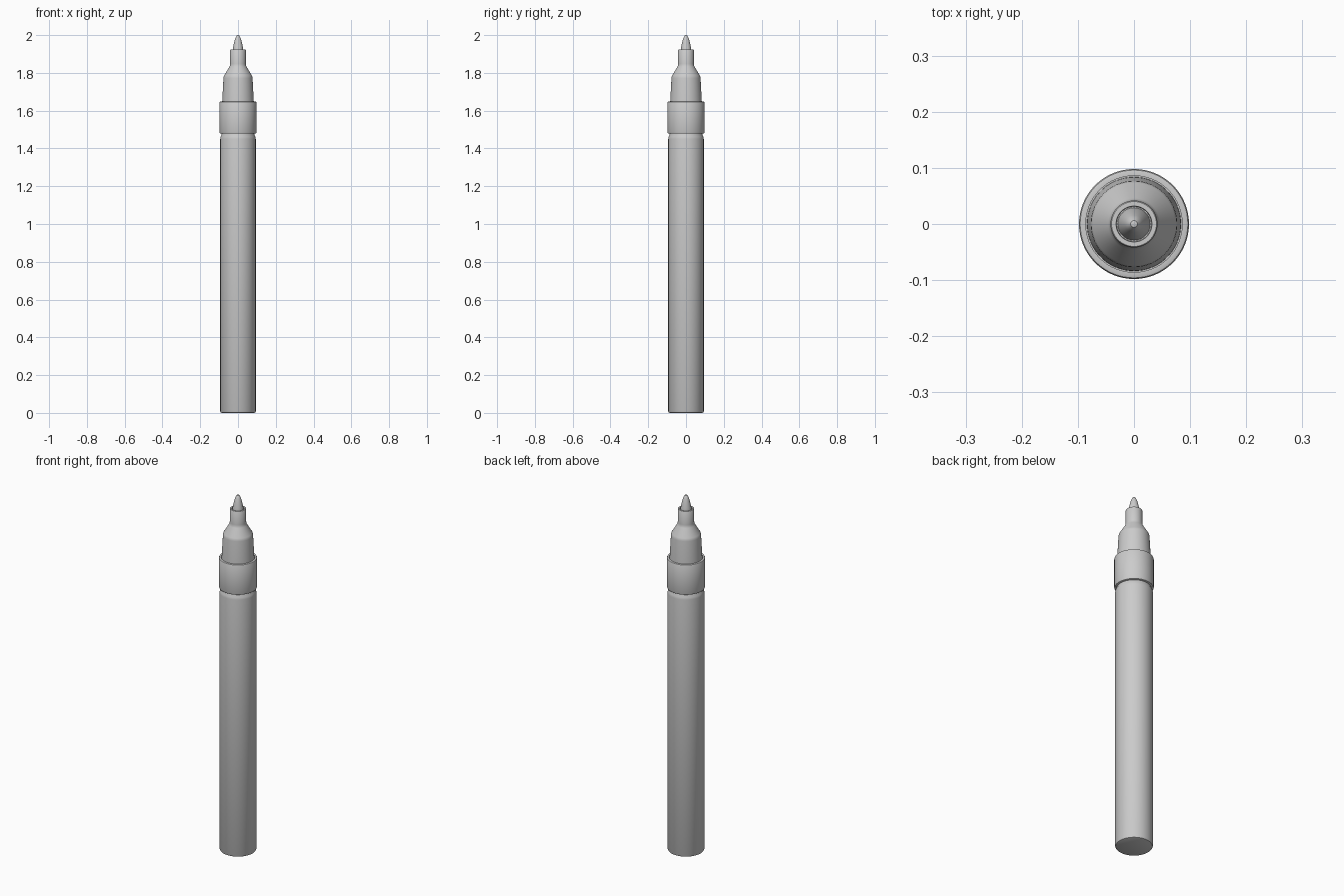
import bpy
import bmesh
import math

cube = bpy.data.objects.get("Cube")
if cube:
    bpy.data.objects.remove(cube)

SIDES = 64

grey = bpy.data.materials.new("plain_grey")
grey.use_nodes = True
colour = (0.6, 0.6, 0.6, 1)
grey.diffuse_color = colour
grey.node_tree.nodes["Principled BSDF"].inputs["Base Color"].default_value = colour


def lathe(name, profile):
    """Revolve (radius, height) points around z, bottom to top."""
    bm = bmesh.new()
    verts = [bm.verts.new((r, 0, z)) for r, z in profile]
    edges = [bm.edges.new(pair) for pair in zip(verts, verts[1:])]
    bmesh.ops.spin(bm, geom=verts + edges, cent=(0, 0, 0), axis=(0, 0, 1),
                   angle=math.tau, steps=SIDES, use_duplicate=False)
    bmesh.ops.remove_doubles(bm, verts=bm.verts, dist=0.00005)
    bmesh.ops.recalc_face_normals(bm, faces=bm.faces)
    mesh = bpy.data.meshes.new(name)
    bm.to_mesh(mesh)
    bm.free()
    mesh.materials.append(grey)
    obj = bpy.data.objects.new(name, mesh)
    bpy.context.collection.objects.link(obj)
    bpy.ops.object.select_all(action="DESELECT")
    obj.select_set(True)
    bpy.context.view_layer.objects.active = obj
    bpy.ops.object.shade_smooth_by_angle(angle=math.radians(35))


# Long barrel with softened ends
lathe("barrel", [(0, 0), (0.087, 0), (0.091, 0.002), (0.094, 0.008),
                 (0.094, 1.45), (0.092, 1.463), (0.087, 1.472), (0.085, 1.49), (0, 1.49)])

# Wider collar ring around the top of the barrel
lathe("collar", [(0, 1.478), (0.092, 1.478), (0.096, 1.48), (0.098, 1.486),
                 (0.098, 1.643), (0.096, 1.647), (0.093, 1.648), (0.086, 1.648),
                 (0.086, 1.64), (0, 1.64)])

# Tapered grip, shoulder and hollow nozzle
lathe("grip_and_nozzle", [(0, 1.635), (0.084, 1.635), (0.083, 1.66), (0.077, 1.772),
                          (0.076, 1.78), (0.073, 1.787), (0.046, 1.832), (0.043, 1.839),
                          (0.042, 1.848), (0.042, 1.92), (0.04, 1.923),
                          (0.032, 1.923), (0.031, 1.915), (0, 1.915)])

# Bullet shaped writing tip
lathe("nib", [(0, 1.9), (0.029, 1.9), (0.029, 1.918), (0.026, 1.935), (0.022, 1.955),
              (0.016, 1.978), (0.011, 1.991), (0.006, 1.998), (0, 2.0)])
